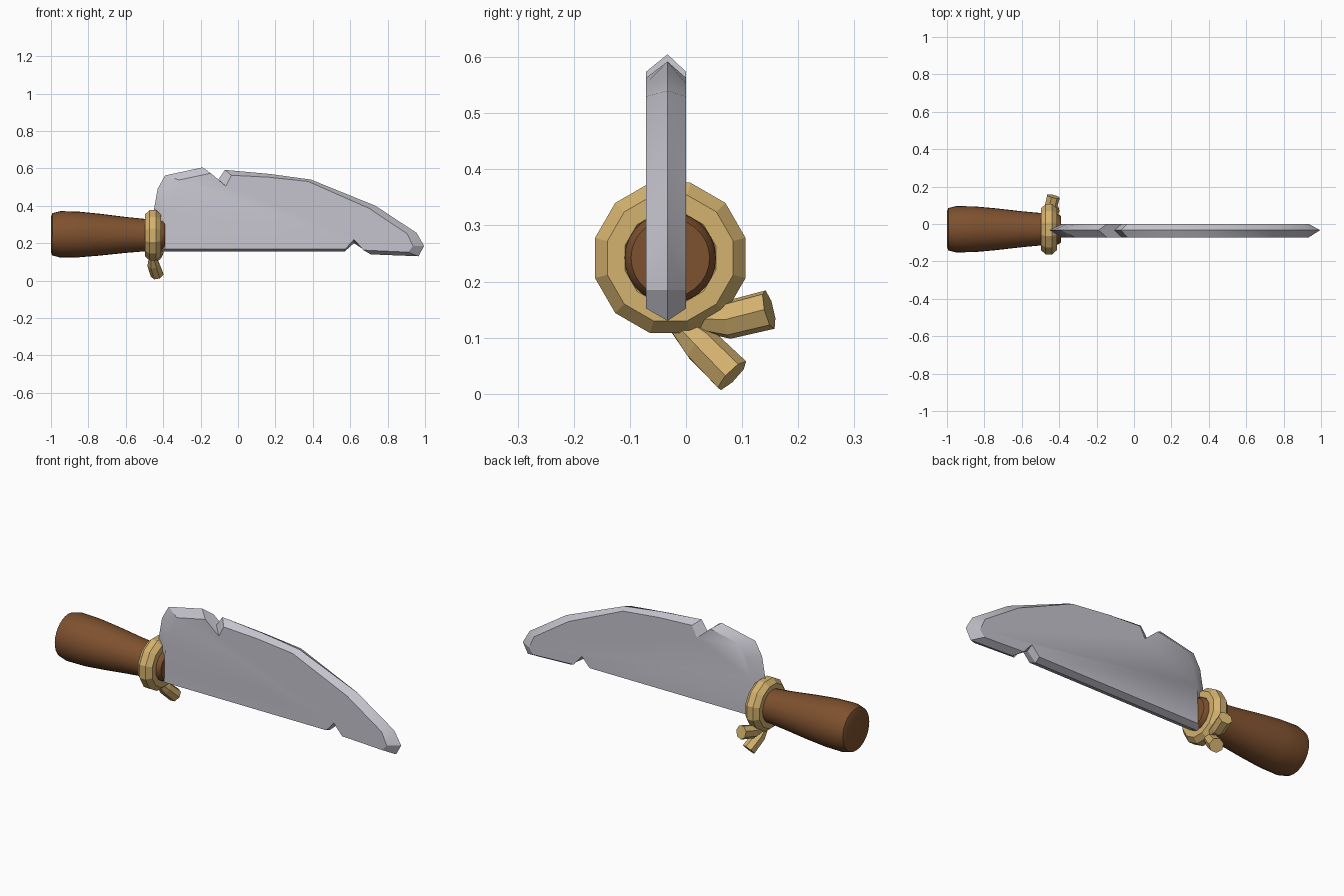
import bpy, bmesh, math
from mathutils import Vector

if "Cube" in bpy.data.objects:
    bpy.data.objects.remove(bpy.data.objects["Cube"])

AXIS_Y, AXIS_Z = -0.028, 0.242


def material(name, rgb):
    m = bpy.data.materials.new(name)
    m.diffuse_color = (*rgb, 1)
    m.use_nodes = True
    m.node_tree.nodes["Principled BSDF"].inputs["Base Color"].default_value = m.diffuse_color
    return m


STEEL = material("steel", (0.56, 0.55, 0.61))
WOOD = material("brown wood", (0.21, 0.082, 0.028))
ROPE = material("tan rope", (0.66, 0.45, 0.16))


def finish(name, bm, mat, angle=None):
    bmesh.ops.recalc_face_normals(bm, faces=bm.faces[:])
    me = bpy.data.meshes.new(name)
    bm.to_mesh(me)
    bm.free()
    me.materials.append(mat)
    if angle:
        for p in me.polygons:
            p.use_smooth = True
        me.set_sharp_from_angle(angle=math.radians(angle))
    ob = bpy.data.objects.new(name, me)
    bpy.context.collection.objects.link(ob)
    return ob


def bridge(bm, a, b):
    n = len(a)
    for i in range(n):
        j = (i + 1) % n
        bm.faces.new((a[i], a[j], b[j], b[i]))


def tube(name, path, radii, sides, mat, angle=None):
    """Capped tube of varying radius along a path."""
    bm = bmesh.new()
    pts = [Vector(p) for p in path]
    rings = []
    for i, p in enumerate(pts):
        t = (pts[min(i + 1, len(pts) - 1)] - pts[max(i - 1, 0)]).normalized()
        u = t.cross(Vector((0, 0, 1))).normalized()
        v = u.cross(t)
        ring = []
        for k in range(sides):
            a = math.tau * k / sides
            ring.append(bm.verts.new(p + radii[i] * (u * math.cos(a) + v * math.sin(a))))
        rings.append(ring)
    for a, b in zip(rings, rings[1:]):
        bridge(bm, a, b)
    bm.faces.new(rings[0])
    bm.faces.new(rings[-1])
    return finish(name, bm, mat, angle)


# Blade: (ridge x, z, flat-face x, z) around the outline, with both chips
outline = [
    (-0.42, 0.155, -0.39, 0.17), (-0.45, 0.375, -0.385, 0.37),
    (-0.43, 0.49, -0.36, 0.47), (-0.39, 0.562, -0.315, 0.538),
    (-0.19, 0.605, -0.145, 0.574), (-0.105, 0.54, -0.065, 0.505),
    (-0.07, 0.592, -0.035, 0.563), (0.17, 0.57, 0.16, 0.553),
    (0.39, 0.54, 0.375, 0.53), (0.735, 0.40, 0.70, 0.387),
    (0.955, 0.255, 0.905, 0.25), (0.995, 0.185, 0.935, 0.185),
    (0.965, 0.13, 0.91, 0.152), (0.71, 0.14, 0.67, 0.163),
    (0.62, 0.20, 0.62, 0.22), (0.57, 0.155, 0.575, 0.17),
]
bm = bmesh.new()
ridge = [bm.verts.new((x, -0.033, z)) for x, z, _, _ in outline]
for y in (-0.071, 0.0):
    flat = [bm.verts.new((x, y, z)) for _, _, x, z in outline]
    bridge(bm, ridge, flat)
    bm.faces.new(flat)
finish("blade", bm, STEEL, 30)

# Handle: tapered round grip with a softened butt
profile = [(-1.0, 0.095), (-0.993, 0.113), (-0.95, 0.124), (-0.85, 0.122),
           (-0.74, 0.112), (-0.6, 0.096), (-0.48, 0.085), (-0.405, 0.081), (-0.39, 0.07)]
tube("handle", [(x, AXIS_Y, AXIS_Z + 0.006 * (-0.4 - x) / 0.6) for x, _ in profile],
     [r for _, r in profile], 28, WOOD, 40)

# Rope ring: faceted torus round the neck of the handle
bm = bmesh.new()
SEG, SIDES = 12, 8
rings = []
for i in range(SEG):
    a = math.tau * (i + 0.5) / SEG
    ring = []
    for k in range(SIDES):
        b = math.tau * (k + 0.5) / SIDES
        r = 0.1 + 0.042 * math.cos(b)
        ring.append(bm.verts.new((-0.455 + 0.046 * math.sin(b),
                                  AXIS_Y + r * math.cos(a), AXIS_Z + r * math.sin(a))))
    rings.append(ring)
for i in range(SEG):
    bridge(bm, rings[i], rings[(i + 1) % SEG])
finish("rope_ring", bm, ROPE)

# Rope tails: two loose ends hanging from the knot
tube("rope_tail_upper", [(-0.46, -0.01, 0.135), (-0.45, 0.075, 0.132), (-0.432, 0.148, 0.15)],
     [0.018, 0.035, 0.036], 7, ROPE)
tube("rope_tail_lower", [(-0.46, -0.02, 0.13), (-0.452, 0.025, 0.088), (-0.432, 0.082, 0.032)],
     [0.018, 0.034, 0.036], 7, ROPE)
